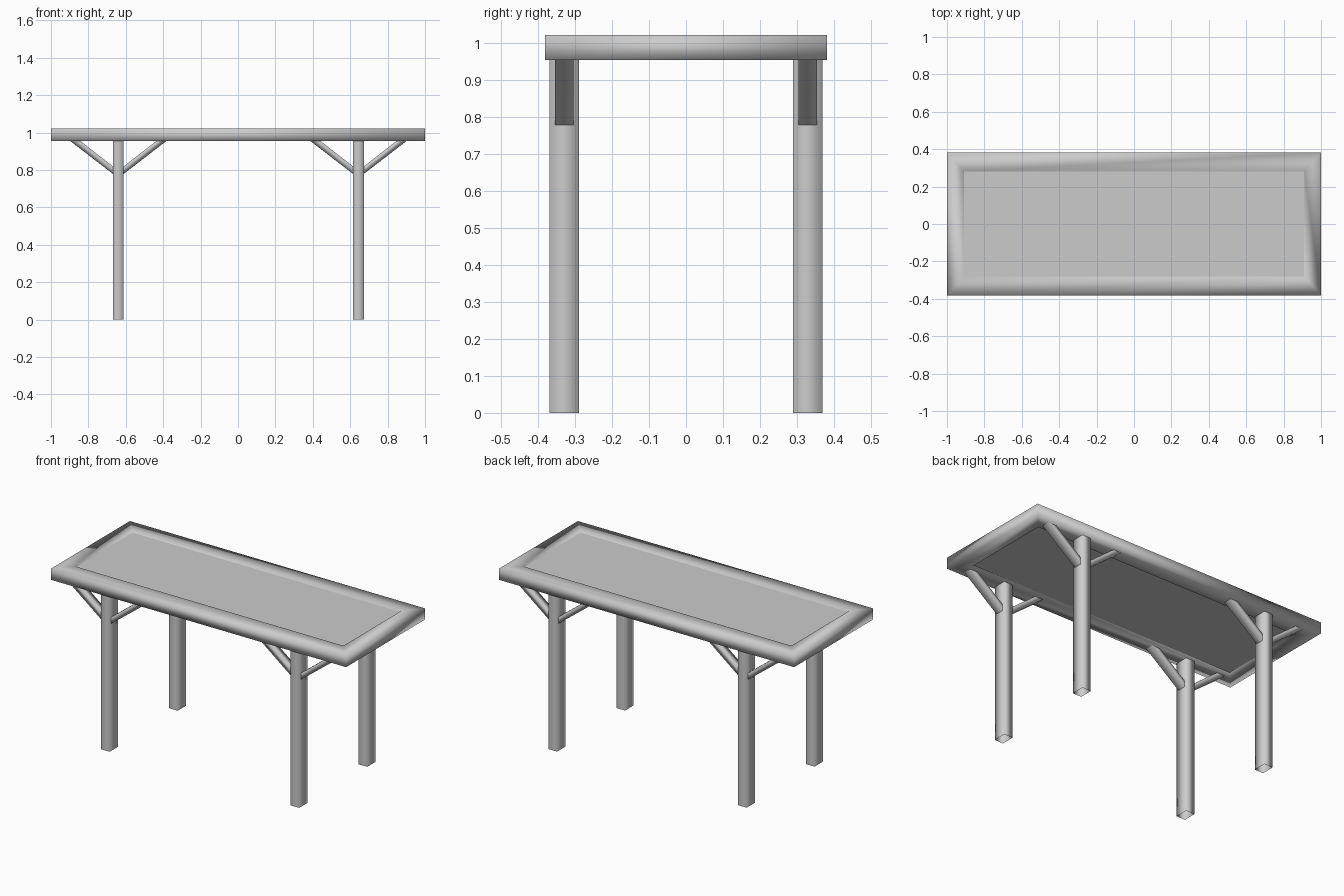
import bpy
import bmesh

if "Cube" in bpy.data.objects:
    bpy.data.objects.remove(bpy.data.objects["Cube"], do_unlink=True)

grey = bpy.data.materials.new("plain_grey")
grey.use_nodes = True
COLOUR = (0.6, 0.6, 0.6, 1)
grey.diffuse_color = COLOUR
grey.node_tree.nodes["Principled BSDF"].inputs["Base Color"].default_value = COLOUR

TOP, UNDER = 1.022, 0.954
LEG_Y = 0.329


def finish(name, bm, smooth=True):
    bmesh.ops.recalc_face_normals(bm, faces=bm.faces)
    mesh = bpy.data.meshes.new(name)
    bm.to_mesh(mesh)
    bm.free()
    mesh.materials.append(grey)
    for face in mesh.polygons:
        face.use_smooth = smooth
    obj = bpy.data.objects.new(name, mesh)
    bpy.context.collection.objects.link(obj)
    return obj


def rectangle(bm, half_x, half_y, z, cx=0, cy=0):
    signs = ((-1, -1), (1, -1), (1, 1), (-1, 1))
    return [bm.verts.new((cx + sx * half_x, cy + sy * half_y, z)) for sx, sy in signs]


def bridge(bm, ring_a, ring_b):
    for i in range(len(ring_a)):
        j = (i + 1) % len(ring_a)
        bm.faces.new((ring_a[i], ring_a[j], ring_b[j], ring_b[i]))


# Mitred rim around the table top
bm = bmesh.new()
rings = [rectangle(bm, hx, hy, z) for hx, hy, z in
         ((1, 0.382, UNDER), (1, 0.382, TOP), (0.91, 0.28, TOP), (0.91, 0.28, UNDER))]
for k in range(4):
    bridge(bm, rings[k], rings[(k + 1) % 4])
finish("tabletop_rim", bm)

# Board filling the rim, slightly sunk on both sides
bm = bmesh.new()
low = rectangle(bm, 0.912, 0.282, 0.968)
high = rectangle(bm, 0.912, 0.282, 1.014)
bridge(bm, low, high)
bm.faces.new(low)
bm.faces.new(high)
finish("tabletop_panel", bm, smooth=False)

# Legs as open tubes, each with two slanted open-ended braces
for side, sx, leg_x in (("left", 1, 0.644), ("right", -1, -0.64)):
    for end, sy in (("front", -1), ("back", 1)):
        bm = bmesh.new()
        foot = rectangle(bm, 0.029, 0.04, 0, leg_x, sy * LEG_Y)
        head = rectangle(bm, 0.029, 0.04, UNDER + 0.003, leg_x, sy * LEG_Y)
        bridge(bm, foot, head)
        finish(f"{end}_{side}_leg", bm)

        for label, d in (("outer", sx), ("inner", -sx)):
            bm = bmesh.new()
            ends = (((0.02, 0.772), (0.02, 0.812)),
                    ((0.26, UNDER + 0.003), (0.206, UNDER + 0.003)))
            loops = []
            for (x0, z0), (x1, z1) in ends:
                corners = ((x0, -1, z0), (x0, 1, z0), (x1, 1, z1), (x1, -1, z1))
                loops.append([bm.verts.new((leg_x + d * x, sy * LEG_Y + w * 0.025, z))
                              for x, w, z in corners])
            bridge(bm, *loops)
            finish(f"{end}_{side}_{label}_brace", bm)
